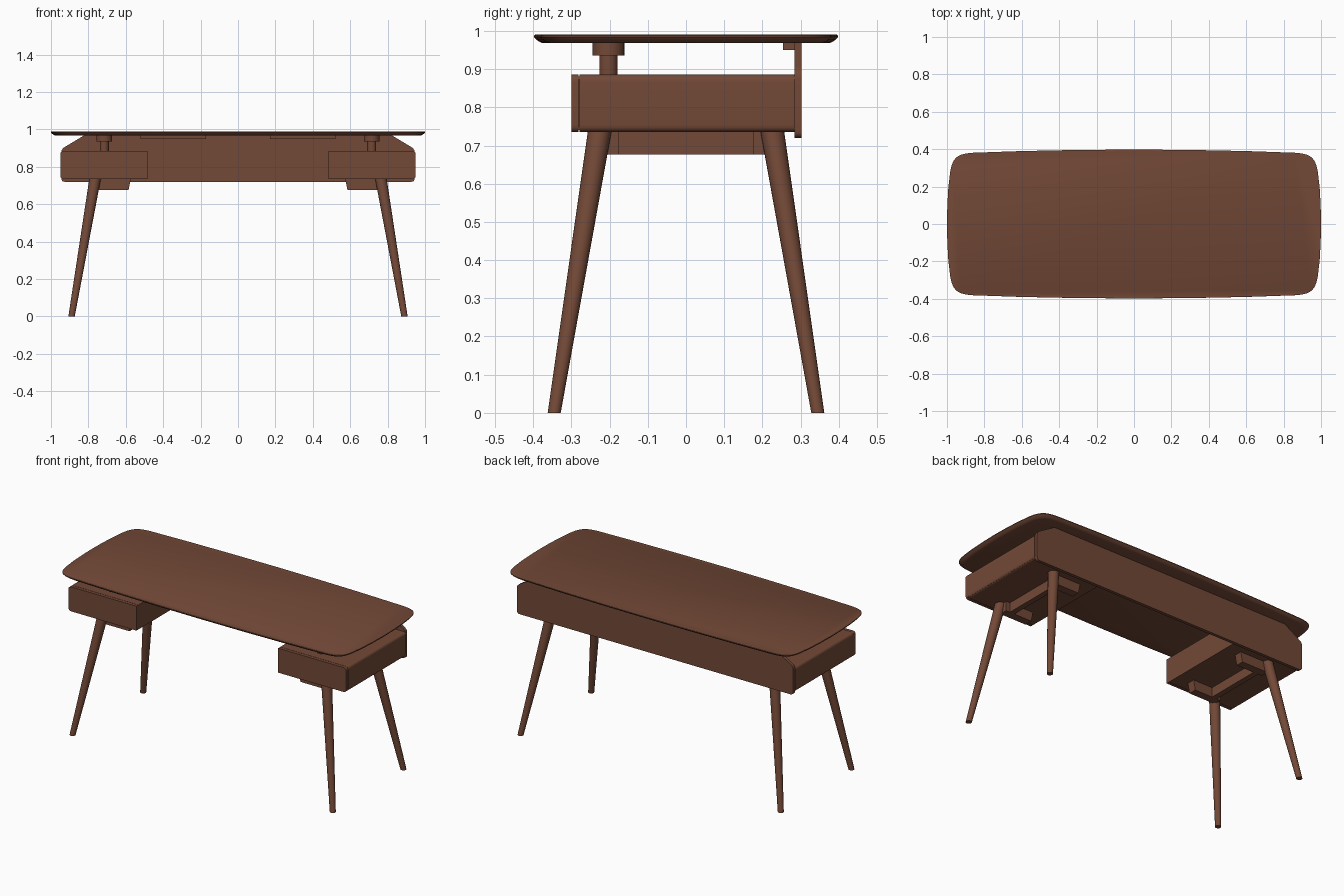
import bpy
import bmesh
from math import cos, sin, pi, radians
from mathutils import Vector

cube = bpy.data.objects.get("Cube")
if cube:
    bpy.data.objects.remove(cube, do_unlink=True)

# Single warm walnut colour
wood = bpy.data.materials.new("walnut_brown")
wood.use_nodes = True
colour = (0.17, 0.066, 0.038, 1)
wood.diffuse_color = colour
shader = wood.node_tree.nodes["Principled BSDF"]
shader.inputs["Base Color"].default_value = colour
shader.inputs["Roughness"].default_value = 0.6


def loft(name, rings, smooth=True):
    """Skin a stack of equal-length rings and cap both ends."""
    bm = bmesh.new()
    rows = [[bm.verts.new(p) for p in ring] for ring in rings]
    n = len(rows[0])
    for a, b in zip(rows, rows[1:]):
        for i in range(n):
            j = (i + 1) % n
            bm.faces.new((a[i], a[j], b[j], b[i]))
    bm.faces.new(rows[0][::-1])
    bm.faces.new(rows[-1])
    bmesh.ops.recalc_face_normals(bm, faces=bm.faces)
    mesh = bpy.data.meshes.new(name)
    bm.to_mesh(mesh)
    bm.free()
    mesh.materials.append(wood)
    obj = bpy.data.objects.new(name, mesh)
    bpy.context.collection.objects.link(obj)
    if smooth:
        bpy.ops.object.select_all(action='DESELECT')
        obj.select_set(True)
        bpy.context.view_layer.objects.active = obj
        bpy.ops.object.shade_smooth_by_angle(angle=radians(30))
    return obj


def extrude_y(name, profile, y0, y1):
    return loft(name, [[(x, y, z) for x, z in profile] for y in (y0, y1)])


def box(name, x0, x1, y0, y1, z0, z1):
    return extrude_y(name, [(x0, z0), (x1, z0), (x1, z1), (x0, z1)], y0, y1)


def circle(x, y, z, r, n=24):
    return [(x + r * cos(2 * pi * i / n), y + r * sin(2 * pi * i / n), z)
            for i in range(n)]


def round_corners(points, radii, steps=5):
    """Replace each corner with a small quadratic curve."""
    out = []
    for i, (p, r) in enumerate(zip(points, radii)):
        p = Vector(p)
        if r == 0:
            out.append(tuple(p))
            continue
        a = p + (Vector(points[i - 1]) - p).normalized() * r
        b = p + (Vector(points[(i + 1) % len(points)]) - p).normalized() * r
        for k in range(steps + 1):
            t = k / steps
            out.append(tuple(a * (1 - t) ** 2 + p * 2 * t * (1 - t) + b * t * t))
    return out


# Table top: bowed sides, soft corners and an undercut rim
quarter = [(1.0, 0.0), (0.998, 0.1), (0.993, 0.19)]
start, ctrl_a, ctrl_b, end = map(Vector, (
    (0.984, 0.27), (0.972, 0.36), (0.94, 0.376), (0.86, 0.381)))
for k in range(13):
    t = k / 12
    quarter.append(tuple(start * (1 - t) ** 3 + ctrl_a * 3 * t * (1 - t) ** 2
                         + ctrl_b * 3 * t * t * (1 - t) + end * t ** 3))
quarter += [(0.6, 0.39), (0.3, 0.396), (0.0, 0.398)]
half = quarter + [(-x, y) for x, y in quarter[-2::-1]]
outline = half + [(x, -y) for x, y in half[-2:0:-1]]
rim = [(0.968, 0.022), (0.971, 0.015), (0.978, 0.005),
       (0.984, 0.0), (0.988, 0.0), (0.99, 0.003)]
loft("table_top", [[(x * (1 - d), y * (1 - d / 0.4), z) for x, y in outline]
                   for z, d in rim])

# Back panel with sloped upper corners
panel = [(-0.945, 0.72), (0.945, 0.72), (0.945, 0.895),
         (0.82, 0.97), (-0.82, 0.97), (-0.945, 0.895)]
extrude_y("back_panel", round_corners(panel, [0.02, 0.02, 0.02, 0, 0, 0.02]),
          0.284, 0.303)

for side, s in (("left", 1), ("right", -1)):
    # Drawer case, rounded along its outer edges, with a separate front
    case = round_corners([(0.485, 0.735), (0.95, 0.735),
                          (0.95, 0.886), (0.485, 0.886)], [0, 0.02, 0.02, 0])
    case = [(s * x, z) for x, z in case]
    extrude_y(side + "_drawer_case", case, -0.279, 0.285)
    extrude_y(side + "_drawer_front", case, -0.3, -0.281)
    box(side + "_drawer_core", s * 0.49, s * 0.945, -0.29, 0.28, 0.74, 0.88)

    # Post and collar that carry the top
    for part, r, z0, z1 in (("post", 0.024, 0.88, 0.94),
                            ("collar", 0.042, 0.936, 0.97)):
        loft(side + "_" + part, [circle(s * 0.715, -0.203, z, r) for z in (z0, z1)])

    # Cleat fixing the back panel to the top
    box(side + "_cleat", s * 0.17, s * 0.52, 0.254, 0.286, 0.95, 0.97)

    # Stretcher between the leg brackets
    box(side + "_stretcher", s * 0.705, s * 0.738, -0.18, 0.18, 0.676, 0.737)

    for end_name, e in (("front", -1), ("back", 1)):
        # Splayed tapered leg
        loft(f"{end_name}_{side}_leg",
             [circle(s * 0.89, e * 0.345, 0, 0.017),
              circle(s * 0.764, e * 0.226, 0.737, 0.031)])
        # Bracket reaching inward under the case
        bracket = [(0.585, 0.676), (0.765, 0.676), (0.765, 0.737), (0.573, 0.737)]
        extrude_y(f"{end_name}_{side}_bracket", [(s * x, z) for x, z in bracket],
                  e * 0.176, e * 0.225)
